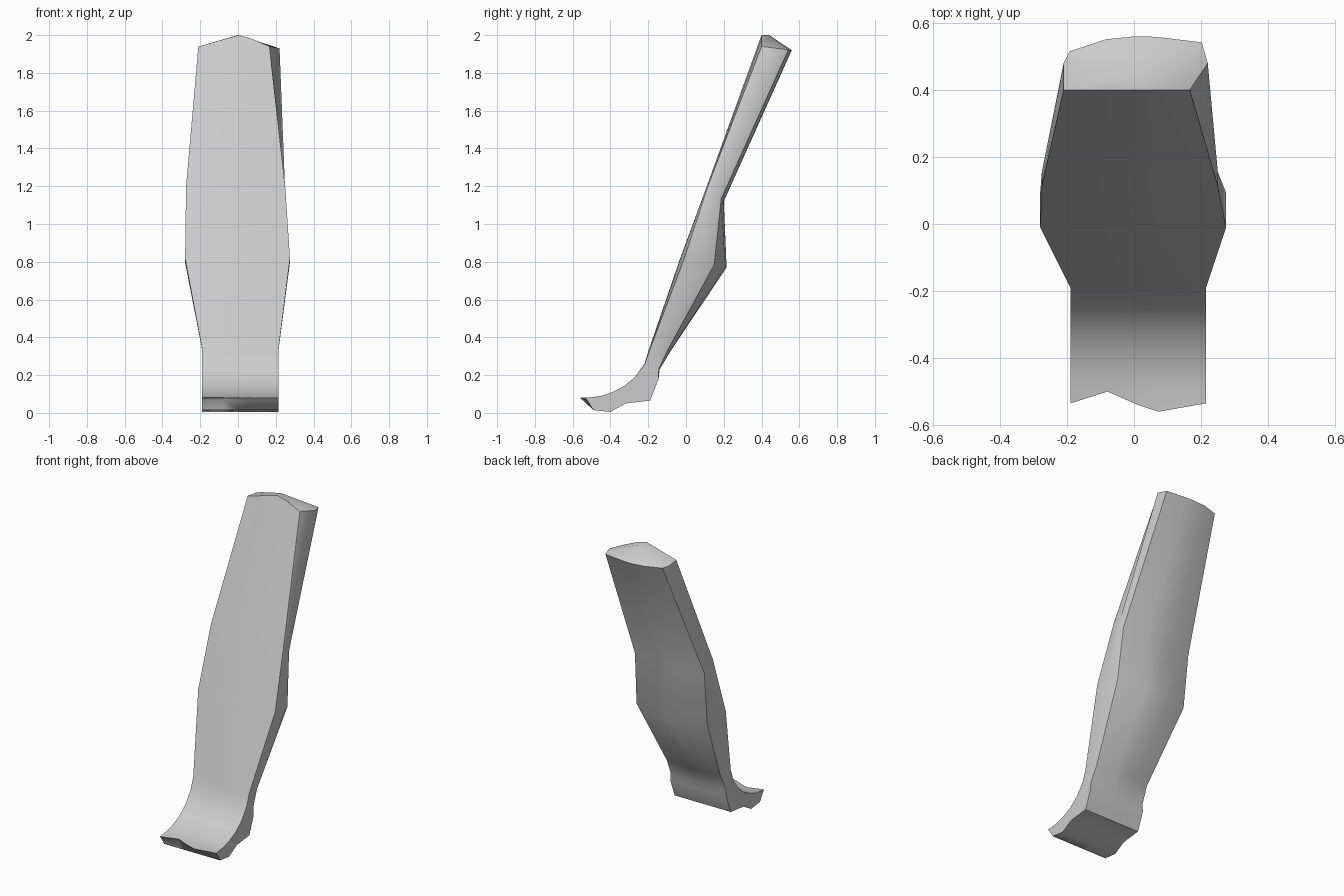
import bpy, bmesh, math

cube = bpy.data.objects.get("Cube")
if cube:
    bpy.data.objects.remove(cube)

grey = bpy.data.materials.new("plain grey")
grey.use_nodes = True
colour = (0.6, 0.6, 0.6, 1)
grey.diffuse_color = colour
grey.node_tree.nodes["Principled BSDF"].inputs["Base Color"].default_value = colour

# Stations from thigh to toe: front y, z, back y, z, right x, left x, corner roundness
stations = [
    (0.40, 2.00, 0.56, 1.92, -0.21, 0.22, 0.28),
    (0.11, 1.20, 0.20, 1.12, -0.275, 0.25, 0.15),
    (-0.03, 0.82, 0.215, 0.77, -0.28, 0.275, 0.27),
    (-0.195, 0.34, -0.08, 0.33, -0.19, 0.215, 0.15),
    (-0.22, 0.26, -0.14, 0.23, -0.19, 0.215, 0.05),
    (-0.27, 0.19, -0.145, 0.18, -0.19, 0.215, 0),
    (-0.33, 0.14, -0.19, 0.065, -0.19, 0.215, 0),
    (-0.39, 0.11, -0.32, 0.05, -0.19, 0.215, 0),
    (-0.45, 0.09, -0.40, 0.005, -0.19, 0.215, 0),
    (-0.50, 0.083, -0.49, 0.015, -0.19, 0.215, 0),
    (-0.56, 0.08, -0.55, 0.07, -0.19, 0.215, 0),
]
columns = [-1, -0.45, 0, 0.3, 1]
toe_wave = [0.025, 0.06, 0.02, 0, 0.025]


def mix(a, b, t):
    return a + (b - a) * t


bm = bmesh.new()
rings = []
for i, (fy, fz, by, bz, right, left, rnd) in enumerate(stations):
    top, tip = i == 0, i == len(stations) - 1

    def point(s, depth, squeeze=1, wave=0):
        x = mix((left + right) / 2, left if s > 0 else right, abs(s) * squeeze)
        z = mix(fz, bz, depth)
        if top:
            z -= 0.06 * abs(s) * (1 - depth)
        return bm.verts.new((x, mix(fy, by, depth) + (wave if tip else 0), z))

    # Front edge, left side, back edge, right side
    ring = []
    for s, wave in zip(columns, toe_wave):
        inset = 0.75 if top and s == 1 else 1
        ring.append(point(s, 0 if top else 0.3 * rnd * s * s, inset, wave))
    ring.append(point(1, 0.5, 1, 0.025))
    for s, wave in zip(reversed(columns), reversed(toe_wave)):
        bend = rnd * s * s * (0.4 if s > 0 and top else 1)
        ring.append(point(s, 1 - bend, 1 - 0.3 * rnd, wave))
    ring.append(point(-1, 0.5, 1, 0.025))
    rings.append(ring)

# Skin between the stations
for a, b in zip(rings, rings[1:]):
    for j in range(len(a)):
        k = (j + 1) % len(a)
        bm.faces.new((a[j], a[k], b[k], b[j]))

# Peaked cap on the thigh and closed toe
peak = bm.verts.new((0, 0.44, 2.0))
for j, v in enumerate(rings[0]):
    bm.faces.new((v, peak, rings[0][(j + 1) % len(rings[0])]))
bm.faces.new(rings[-1])
bmesh.ops.recalc_face_normals(bm, faces=bm.faces)

mesh = bpy.data.meshes.new("lower_leg")
bm.to_mesh(mesh)
bm.free()
mesh.materials.append(grey)
leg = bpy.data.objects.new("lower_leg", mesh)
bpy.context.collection.objects.link(leg)
bpy.ops.object.select_all(action="DESELECT")
leg.select_set(True)
bpy.context.view_layer.objects.active = leg
bpy.ops.object.shade_smooth_by_angle(angle=math.radians(50))
